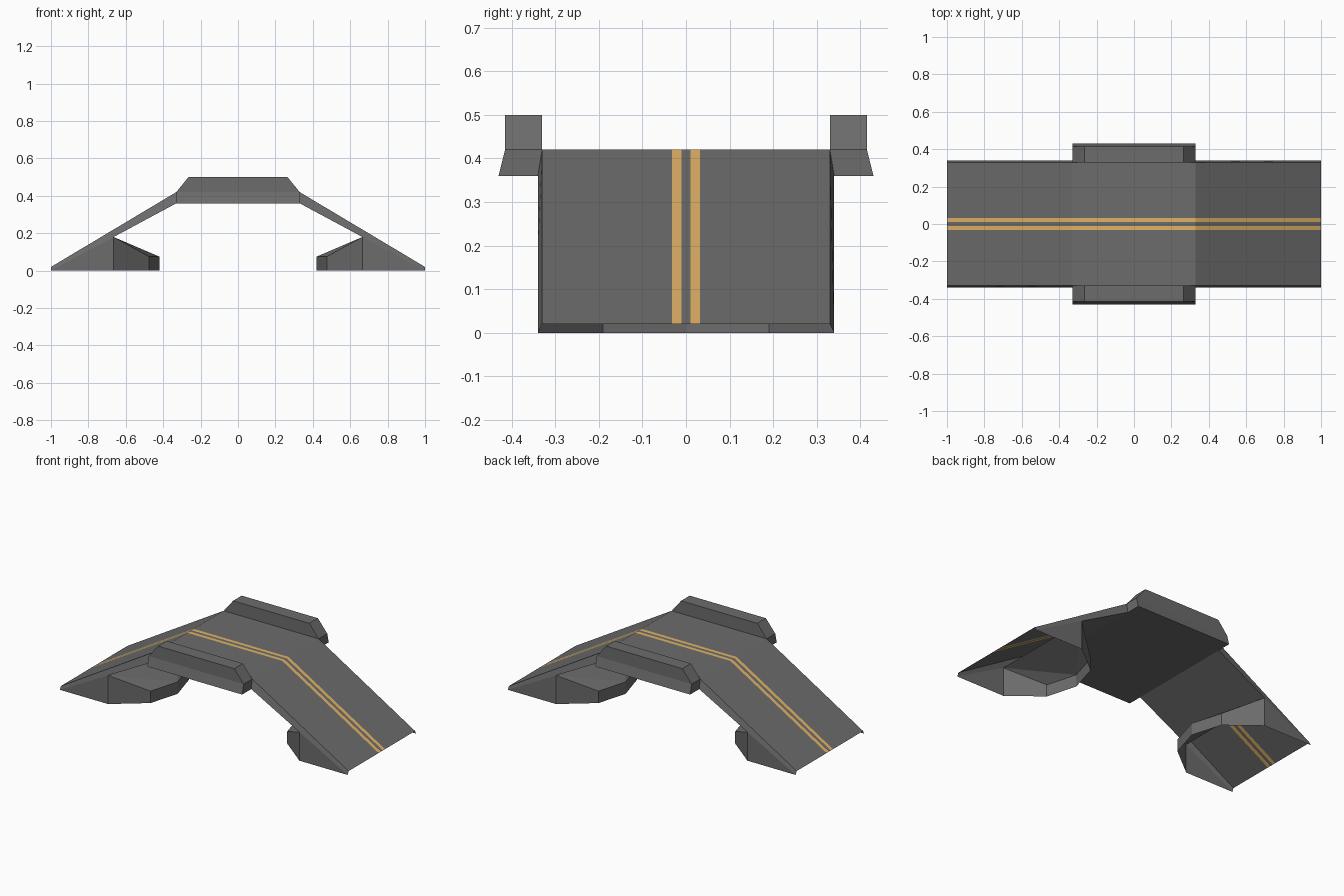
import bpy
import bmesh

if "Cube" in bpy.data.objects:
    bpy.data.objects.remove(bpy.data.objects["Cube"])


def material(name, rgb):
    m = bpy.data.materials.new(name)
    m.diffuse_color = (*rgb, 1)
    m.use_nodes = True
    m.node_tree.nodes["Principled BSDF"].inputs["Base Color"].default_value = m.diffuse_color
    return m


ASPHALT = material("dark_grey", (0.15, 0.15, 0.15))
YELLOW = material("lane_yellow", (0.75, 0.45, 0.13))


def quarter(name, faces):
    """Build faces of the +x +y quarter, then mirror to all four quarters.
    Each face is (corner list, material index)."""
    bm = bmesh.new()
    for corners, mat in faces:
        f = bm.faces.new([bm.verts.new(c) for c in corners])
        f.material_index = mat
    bmesh.ops.remove_doubles(bm, verts=bm.verts, dist=1e-5)
    me = bpy.data.meshes.new(name)
    bm.to_mesh(me)
    bm.free()
    me.materials.append(ASPHALT)
    me.materials.append(YELLOW)
    ob = bpy.data.objects.new(name, me)
    bpy.context.collection.objects.link(ob)
    mod = ob.modifiers.new("mirror", 'MIRROR')
    mod.use_axis = (True, True, False)
    mod.merge_threshold = 1e-4
    return ob


W, WB = 0.33, 0.34                               # half width at top and bottom
TOP = [(0, 0.42), (0.33, 0.42), (1, 0.02)]       # road surface profile (x, z)
UNDER = [(0, 0.36), (0.33, 0.36), (0.665, 0.18)]  # underside profile

# Road surface, with the lane stripe as a coloured strip
road = []
for (x0, z0), (x1, z1) in zip(TOP, TOP[1:]):
    for y0, y1, mat in [(0, 0.01, 0), (0.01, 0.032, 1), (0.032, W, 0)]:
        road.append(([(x0, y0, z0), (x1, y0, z1), (x1, y1, z1), (x0, y1, z0)], mat))
quarter("road_surface", road)

# Underside of deck and upper ramps
quarter("underside", [
    ([(x0, 0, z0), (x0, WB, z0), (x1, WB, z1), (x1, 0, z1)], 0)
    for (x0, z0), (x1, z1) in zip(UNDER, UNDER[1:])])

# Slanted ramp edge and the wall below the ramp foot (hollow, open at the end)
quarter("ramp_sides", [
    ([(0.33, WB, 0.36), (0.33, W, 0.42), (1, W, 0.02), (1, WB, 0), (0.665, WB, 0.18)], 0),
    ([(0.665, WB, 0), (0.665, WB, 0.18), (1, WB, 0)], 0)])

# Pointed abutments under the ramps
plan = [(0.665, WB, 0.18), (0.475, 0.19, 0.075), (0.42, 0, 0.075)]
a, b, c = plan
abut = [([(q[0], q[1], 0), q, p, (p[0], p[1], 0)], 0) for p, q in zip(plan, plan[1:])]
abut += [([a, b, c], 0), ([a, c, (0.665, 0, 0.18)], 0)]
quarter("abutments", abut)

# Parapets: section corners inner/outer (x end, y in, y out, z) per level
X, XT, YO, YB = 0.33, 0.265, 0.415, 0.43
quarter("parapets", [
    ([(0, WB, .36), (0, YB, .36), (X, YB, .36), (X, WB, .36)], 0),
    ([(0, YB, .36), (0, YO, .42), (X, YO, .42), (X, YB, .36)], 0),
    ([(0, YO, .42), (0, YO, .5), (XT, YO, .5), (X, YO, .42)], 0),
    ([(0, W, .5), (XT, W, .5), (XT, YO, .5), (0, YO, .5)], 0),
    ([(0, W, .42), (X, W, .42), (XT, W, .5), (0, W, .5)], 0),
    ([(X, WB, .36), (X, YB, .36), (X, YO, .42), (X, W, .42)], 0),
    ([(X, W, .42), (X, YO, .42), (XT, YO, .5), (XT, W, .5)], 0)])
